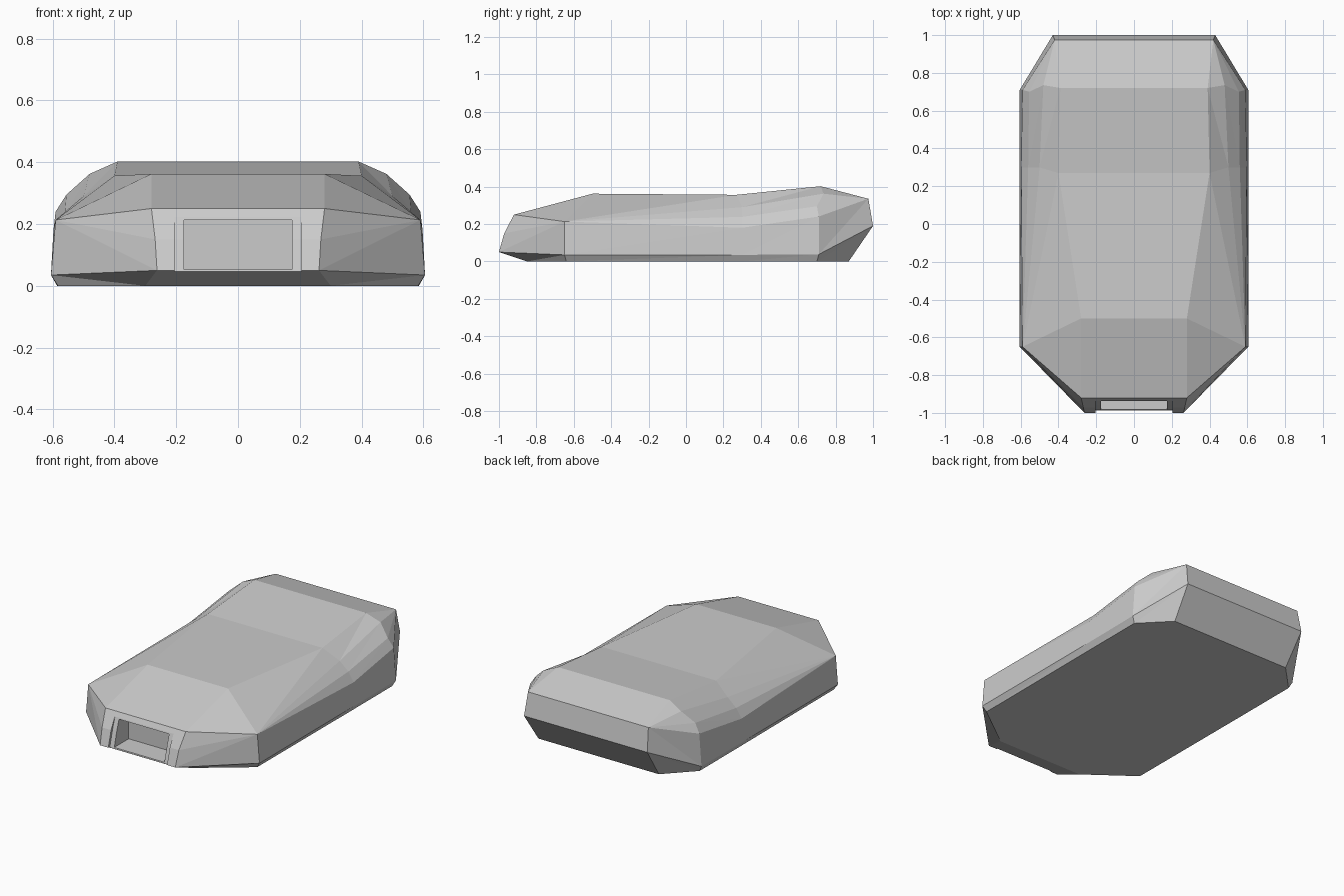
import bpy, bmesh

if "Cube" in bpy.data.objects:
    bpy.data.objects.remove(bpy.data.objects["Cube"])

# Half cross-sections from front to back: top edge, shoulders, side, base edge
NOSE, CORNER, TAIL = (.28, -.92, .25), (.59, -.65, .213), (.42, .975, .335)
SECTIONS = [
    [NOSE, NOSE, NOSE, (.268, -.972, .15), (.262, -1, .05), (.3, -.85, 0)],
    [(.28, -.5, .362), CORNER, CORNER, CORNER, (.605, -.65, .035), (.582, -.64, 0)],
    [(.4, .27, .356), (.5, .3, .29), (.56, .3, .238), (.597, .3, .18),
     (.605, .3, .035), (.585, .3, 0)],
    [(.39, .72, .402), (.48, .735, .362), (.555, .7, .295), (.59, .71, .24),
     (.605, .71, .038), (.585, .7, 0)],
    [TAIL, TAIL, TAIL, TAIL, (.43, 1, .19), (.42, .87, 0)],
]


def finish(bm, name):
    bmesh.ops.recalc_face_normals(bm, faces=bm.faces)
    mesh = bpy.data.meshes.new(name)
    bm.to_mesh(mesh)
    bm.free()
    obj = bpy.data.objects.new(name, mesh)
    bpy.context.collection.objects.link(obj)
    return obj


def loft_body(sections, name):
    bm = bmesh.new()
    cache = {}

    def vert(p):
        if p not in cache:
            cache[p] = bm.verts.new(p)
        return cache[p]

    def face(*pts):
        pts = list(dict.fromkeys(pts))
        if len(pts) > 2:
            bm.faces.new([vert(p) for p in pts])

    def flip(p):
        return (-p[0], p[1], p[2])

    for a, b in zip(sections, sections[1:]):
        # Faceted flanks, mirrored
        for i in range(len(a) - 1):
            for tri in ((a[i], a[i + 1], b[i]), (a[i + 1], b[i + 1], b[i])):
                face(*tri)
                face(*map(flip, tri))
        # Flat top and base strips
        for i in (0, -1):
            face(a[i], b[i], flip(b[i]), flip(a[i]))
    # Front and back ends
    for s in (sections[0], sections[-1]):
        for p, q in zip(s, s[1:]):
            face(p, q, flip(q), flip(p))
    return finish(bm, name)


def extrude_profile(profile, half_width, name):
    bm = bmesh.new()
    f = bm.faces.new([bm.verts.new((-half_width, y, z)) for y, z in profile])
    new = bmesh.ops.extrude_face_region(bm, geom=[f])["geom"]
    bmesh.ops.translate(bm, vec=(2 * half_width, 0, 0),
                        verts=[v for v in new if isinstance(v, bmesh.types.BMVert)])
    return finish(bm, name)


body = loft_body(SECTIONS, "body_shell")

# Shallow front recess and the deep socket inside it
recess = extrude_profile([(-1.1, .046), (-.985, .046), (-.957, .15),
                          (-.933, .222), (-1.1, .222)], .205, "recess_cutter")
socket = extrude_profile([(-1.1, .053), (-.84, .053), (-.84, .213),
                          (-1.1, .213)], .175, "socket_cutter")
bpy.context.view_layer.objects.active = body
for cutter in (recess, socket):
    cutter.hide_render = True
    mod = body.modifiers.new(cutter.name, 'BOOLEAN')
    mod.operation = 'DIFFERENCE'
    mod.solver = 'EXACT'
    mod.object = cutter
    bpy.ops.object.modifier_apply(modifier=mod.name)
    bpy.data.objects.remove(cutter)
